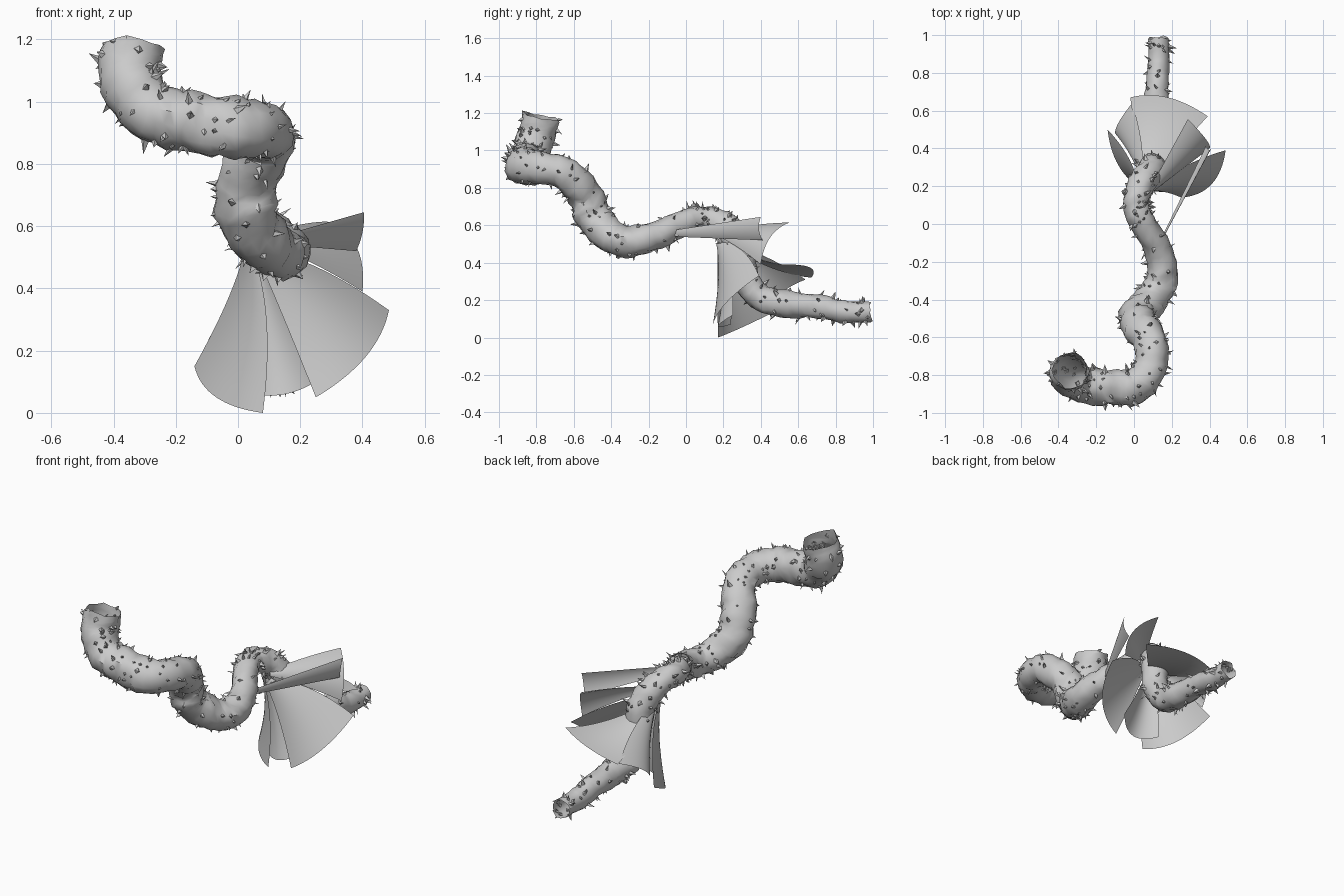
import bpy, bmesh, math, random
from mathutils import Vector, noise

random.seed(4)
if "Cube" in bpy.data.objects:
    bpy.data.objects.remove(bpy.data.objects["Cube"], do_unlink=True)

grey = bpy.data.materials.new("plain grey")
grey.use_nodes = True
grey.diffuse_color = (0.6, 0.6, 0.6, 1)
grey.node_tree.nodes["Principled BSDF"].inputs["Base Color"].default_value = (0.6, 0.6, 0.6, 1)


def finish(bm, name, angle):
    mesh = bpy.data.meshes.new(name)
    bm.to_mesh(mesh)
    bm.free()
    obj = bpy.data.objects.new(name, mesh)
    bpy.context.collection.objects.link(obj)
    mesh.materials.append(grey)
    bpy.ops.object.select_all(action="DESELECT")
    obj.select_set(True)
    bpy.context.view_layer.objects.active = obj
    bpy.ops.object.shade_smooth_by_angle(angle=math.radians(angle))
    return obj


def add_grid(bm, rows, closed=False):
    rows = [[bm.verts.new(p) for p in row] for row in rows]
    for a, b in zip(rows, rows[1:]):
        n = len(a)
        for i in range(n if closed else n - 1):
            j = (i + 1) % n
            bm.faces.new((a[i], a[j], b[j], b[i]))


# Vine centre line: x, y, z, radius
PATH = [Vector(p) for p in (
    (-.335, -.775, 1.18, .1), (-.345, -.80, 1.07, .105), (-.28, -.845, .97, .1),
    (-.14, -.865, .935, .1), (.0, -.86, .915, .1), (.085, -.76, .905, .09),
    (.09, -.63, .865, .09), (.03, -.535, .745, .1), (.03, -.48, .62, .1),
    (.10, -.39, .535, .09), (.15, -.28, .515, .085), (.13, -.14, .555, .075),
    (.05, .0, .62, .07), (.01, .10, .635, .07), (.04, .21, .60, .075),
    (.09, .285, .50, .08), (.10, .31, .34, .075), (.10, .39, .22, .075),
    (.12, .52, .18, .075), (.12, .70, .165, .065), (.13, .85, .135, .06),
    (.13, .985, .14, .055))]


def sample(t):
    i = min(int(t), len(PATH) - 2)
    f = t - i
    a, b = PATH[max(i - 1, 0)], PATH[i]
    c, d = PATH[i + 1], PATH[min(i + 2, len(PATH) - 1)]
    return b + (c - a) * (f / 2) + (a * 2 - b * 5 + c * 4 - d) * (f * f / 2) \
        + (b * 3 - a - c * 3 + d) * (f ** 3 / 2)


# Lumpy tube carried along the centre line
STEPS, SIDES = 110, 14
points = [sample((len(PATH) - 1) * k / STEPS) for k in range(STEPS + 1)]
side = Vector((1, 0, 0))
rings, normals = [], []
for k, p in enumerate(points):
    tangent = (points[min(k + 1, STEPS)] - points[max(k - 1, 0)]).to_3d().normalized()
    side = (side - tangent * side.dot(tangent)).normalized()
    up = tangent.cross(side)
    ring, outs = [], []
    for s in range(SIDES):
        a = math.tau * s / SIDES
        out = side * math.cos(a) + up * math.sin(a)
        spot = p.to_3d() + out * p.w
        lump = 1 + 0.13 * noise.noise(spot * 16) + 0.13 * noise.noise(spot * 36)
        slide = tangent * random.uniform(-.01, .01)
        ring.append(p.to_3d() + out * p.w * lump * 0.97 + slide)
        outs.append((out, tangent))
    rings.append(ring)
    normals.append(outs)
bm = bmesh.new()
add_grid(bm, rings, closed=True)
finish(bm, "vine_stem", 45)

# Leaning thorns scattered over the stem
bm = bmesh.new()
for n in range(320):
    k, s = random.randrange(STEPS + 1), random.randrange(SIDES)
    out, tangent = normals[k][s]
    cross = tangent.cross(out)
    lean = tangent * random.uniform(-.7, .7) + cross * random.uniform(-.6, .6)
    direction = (out + lean).normalized()
    width = random.uniform(.008, .017)
    length = random.uniform(.02, .05)
    foot = rings[k][s] - out * .007
    base = [bm.verts.new(foot + (tangent * math.cos(i * math.tau / 4)
            + cross * math.sin(i * math.tau / 4)) * width) for i in range(4)]
    tip = bm.verts.new(foot + direction * length)
    for i in range(4):
        bm.faces.new((base[i], base[(i + 1) % 4], tip))
finish(bm, "thorns", 40)


def petal(name, base, first, middle, last, sag=(0, 0, 0), width=.1):
    """Thin fan from a narrow base to a curved outer rim."""
    base, first, middle, last, sag = map(Vector, (base, first, middle, last, sag))
    control = middle * 2 - (first + last) / 2
    rows = []
    for r in range(13):
        t = r / 12
        row = []
        for c in range(17):
            u = c / 16
            rim = first * (1 - u) ** 2 + control * 2 * u * (1 - u) + last * u * u
            root = base + (rim - middle) * width
            row.append(root.lerp(rim, t) + sag * (4 * t * (1 - t)))
        rows.append(row)
    bm = bmesh.new()
    add_grid(bm, rows)
    finish(bm, name, 60)


# Flower petals: base, rim start, rim middle, rim end, sag
petal("front_right_petal", (.03, .18, .53), (-.14, .50, .15), (-.07, .29, .05), (.08, .17, .0), (.03, 0, .03))
petal("front_petal", (.05, .19, .51), (.02, .24, .07), (.15, .17, .06), (.28, .25, .12), (0, .02, 0))
petal("front_left_petal", (.08, .17, .51), (.25, .14, .05), (.41, .21, .18), (.485, .39, .33), (-.01, .02, .03))
petal("back_petal", (.06, .24, .49), (-.02, .67, .32), (.18, .67, .37), (.39, .57, .39), (0, 0, -.03))
petal("back_right_petal", (.04, .22, .50), (-.10, .48, .20), (-.08, .54, .26), (-.01, .64, .31), (.02, 0, .02))
petal("left_petal", (.09, .17, .56), (.285, .555, .615), (.38, .45, .535), (.40, .40, .39), (0, 0, .01))
petal("side_blade", (.145, -.09, .555), (.405, .40, .645), (.40, .39, .58), (.38, .41, .52), (0, 0, 0), .25)
